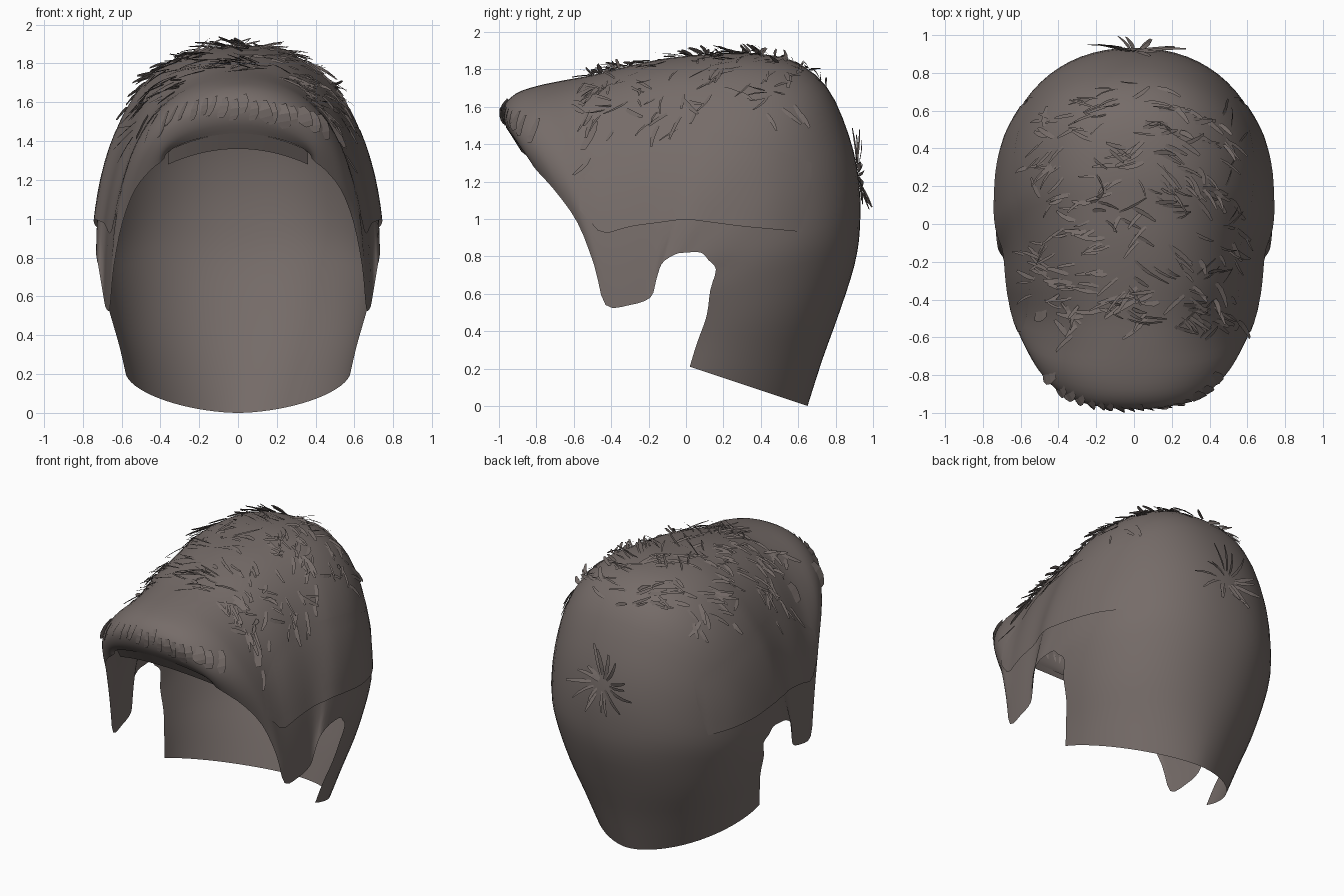
import bpy, math, random
from mathutils import Vector
from mathutils.bvhtree import BVHTree

if "Cube" in bpy.data.objects:
    bpy.data.objects.remove(bpy.data.objects["Cube"])

random.seed(4)
mat = bpy.data.materials.new("brown_hair")
mat.diffuse_color = (0.18, 0.15, 0.14, 1)
mat.use_nodes = True
mat.node_tree.nodes["Principled BSDF"].inputs["Base Color"].default_value = mat.diffuse_color


def add_object(name, verts, faces, smooth=True):
    me = bpy.data.meshes.new(name)
    me.from_pydata([tuple(v) for v in verts], [], faces)
    ob = bpy.data.objects.new(name, me)
    bpy.context.collection.objects.link(ob)
    me.materials.append(mat)
    if smooth:
        bpy.ops.object.select_all(action='DESELECT')
        ob.select_set(True)
        bpy.context.view_layer.objects.active = ob
        bpy.ops.object.shade_smooth_by_angle(angle=math.radians(40))
    return ob


def grid_faces(rows, cols):
    return [(r * cols + c, r * cols + c + 1, (r + 1) * cols + c + 1, (r + 1) * cols + c)
            for r in range(rows - 1) for c in range(cols - 1)]


# Ribs of the hair shell, nape to fringe: centre line (y, z), side edge (y, z, x), roundness
RIBS = [
    (.65, .0, .02, .21, .58, 1.75), (.73, .25, .06, .34, .61, 1.95),
    (.82, .50, .11, .48, .65, 2.1), (.90, .75, .13, .62, .69, 2.15),
    (.93, .95, .16, .73, .71, 2.2), (.925, 1.2, .12, .78, .725, 2.2),
    (.87, 1.45, .08, .82, .73, 2.25), (.75, 1.71, 0, .82, .73, 2.35),
    (.56, 1.85, -.06, .81, .73, 2.4), (.30, 1.89, -.13, .76, .72, 2.5),
    (.10, 1.88, -.16, .67, .705, 2.5), (-.10, 1.86, -.19, .58, .69, 2.5),
    (-.30, 1.82, -.30, .54, .68, 2.5), (-.50, 1.77, -.43, .54, .66, 2.4),
    (-.66, 1.74, -.49, .75, .64, 2.3), (-.80, 1.71, -.58, .98, .595, 2.3),
    (-.91, 1.67, -.70, 1.15, .53, 2.2), (-.975, 1.60, -.79, 1.25, .45, 2.2),
    (-.97, 1.51, -.82, 1.29, .40, 2.0), (-.93, 1.44, -.81, 1.31, .38, 1.75)]


def spline(i, f):
    p = [RIBS[max(0, min(len(RIBS) - 1, i + k))] for k in (-1, 0, 1, 2)]
    return [b + .5 * f * (c - a + f * (2 * a - 5 * b + 4 * c - d + f * (3 * (b - c) + d - a)))
            for a, b, c, d in zip(*p)]


# Main shell, open at the face, ears and neck
STEP, COLS = 3, 37
ribs = [spline(i, k / STEP) for i in range(len(RIBS) - 1) for k in range(STEP)] + [RIBS[-1]]
verts = []
for ry, rz, ey, ez, ex, p in ribs:
    for c in range(COLS):
        a = 2 * c / (COLS - 1) - 1
        t = 1 - math.cos(a * math.pi / 2)
        w = max(0, 1 - (1 - t) ** p) ** (1 / p)
        verts.append(Vector((math.copysign(ex * w, a), ry + (ey - ry) * t, rz + (ez - rz) * t)))
faces = grid_faces(len(ribs), COLS)
add_object("hair_shell", verts, faces)
tree = BVHTree.FromPolygons(verts, faces)

# Narrow band under the fringe
verts = []
for c in range(17):
    a = 2 * c / 16 - 1
    x, t = .36 * a, a * a
    verts += [Vector((x, -.93 + .11 * t, 1.44 - .09 * t)),
              Vector((x, -.88 + .10 * t, 1.36 - .08 * t))]
add_object("fringe_underside", verts, grid_faces(17, 2))


# Overlapping side layers laid on the shell
def lerp_table(tab, y):
    for (y0, z0), (y1, z1) in zip(tab, tab[1:]):
        if y <= y1:
            return z0 + (z1 - z0) * (y - y0) / (y1 - y0)
    return tab[-1][1]


LOW = [(-.57, 1.05), (-.45, .915), (-.3, .96), (0, 1.0), (.3, .96), (.63, .93), (.67, 1.16)]
HIGH = [(-.57, 1.2), (-.35, 1.42), (-.2, 1.48), (.1, 1.47), (.3, 1.44), (.67, 1.3)]
for side, name in ((1, "side_layer_left"), (-1, "side_layer_right")):
    verts = []
    for i in range(26):
        u = i / 25
        y = -.57 + 1.24 * u
        lo, hi = lerp_table(LOW, y), lerp_table(HIGH, y)
        lift = .004 + .014 * min(1, 6 * u, 6 * (1 - u))
        for j in range(7):
            z = lo + (hi - lo) * j / 6
            hit = tree.ray_cast(Vector((2 * side, y, z)), Vector((-side, 0, 0)))[0]
            x = abs(hit.x) if hit and hit.x * side > 0 else .59
            verts.append(Vector((side * (x + lift * (1 - .8 * j / 6)), y, z)))
    add_object(name, verts, grid_faces(26, 7))


# Loose locks: tapered curved blades following the shell
class Locks:
    def __init__(self):
        self.v, self.f = [], []

    def add(self, origin, ray, heading, length, width, lift, bend=0.0):
        hit, n, _, _ = tree.ray_cast(origin, ray)
        if hit is None:
            return
        if n.dot(ray) > 0:
            n = -n
        d = heading - n * heading.dot(n)
        if d.length < .05:
            return
        d.normalize()
        s = n.cross(d)
        base = len(self.v)
        for k, w in enumerate((.7, 1, .9, .5)):
            u = k / 3
            q = hit + d * (length * u) + s * (bend * u * u)
            near, nn, _, _ = tree.find_nearest(q)
            q = near + n * (.004 + lift * u)
            tilt = n * (width * .2)
            self.v += [q - s * (width * w / 2) - tilt * w, q + s * (width * w / 2) + tilt * w]
        self.f += [(base + 2 * k, base + 2 * k + 1, base + 2 * k + 3, base + 2 * k + 2)
                   for k in range(3)]


R = random.uniform
DOWN = Vector((0, 0, -1))

# Messy top in tufts, each tuft sharing a rough direction
top = Locks()
for _ in range(62):
    cx, cy = R(-.5, .5), R(-.55, .72)
    if (cx / .62) ** 2 + (cy / .85) ** 2 > 1:
        continue
    head = Vector((1 if cx + R(-.3, .3) > 0 else -1, -R(-.3, 1.0), 0))
    for _ in range(4):
        aim = head + Vector((R(-.3, .3), R(-.3, .3), 0))
        top.add(Vector((cx + R(-.09, .09), cy + R(-.09, .09), 3)), DOWN, aim,
                R(.07, .17), R(.012, .028), R(.005, .05), R(-.04, .04))
add_object("top_locks", top.v, top.f, False)

# Whorl at the crown
whorl = Locks()
for i in range(16):
    a = 2 * math.pi * i / 16 + R(-.2, .2)
    d = Vector((math.cos(a), 0, math.sin(a)))
    whorl.add(Vector((0, 3, 1.24)) + d * R(.03, .1), Vector((0, -1, 0)), d,
              R(.1, .2), R(.02, .03), R(.01, .07), R(.01, .05))
add_object("crown_whorl", whorl.v, whorl.f, False)

# Rolled fringe locks curling down over the front
fringe = Locks()
for i in range(20):
    x = -.46 + .92 * i / 19
    head = Vector((x * .5 + R(-.1, .1), -.2, -1))
    fringe.add(Vector((x, -3, 1.62 - .5 * x * x + R(-.02, .02))), Vector((0, 1, 0)), head,
               R(.13, .19), R(.05, .08), R(.002, .012), R(-.02, .02))
add_object("fringe_locks", fringe.v, fringe.f, False)

# Sparse locks on the upper sides
sides = Locks()
for side in (1, -1):
    for _ in range(18):
        y, z = R(-.62, .62), R(1.55, 1.74)
        sides.add(Vector((2 * side, y, z)), Vector((-side, 0, 0)), Vector((0, R(-.5, 1), -.7)),
                  R(.08, .16), R(.015, .03), R(.003, .02), R(-.03, .03))
add_object("side_locks", sides.v, sides.f, False)
